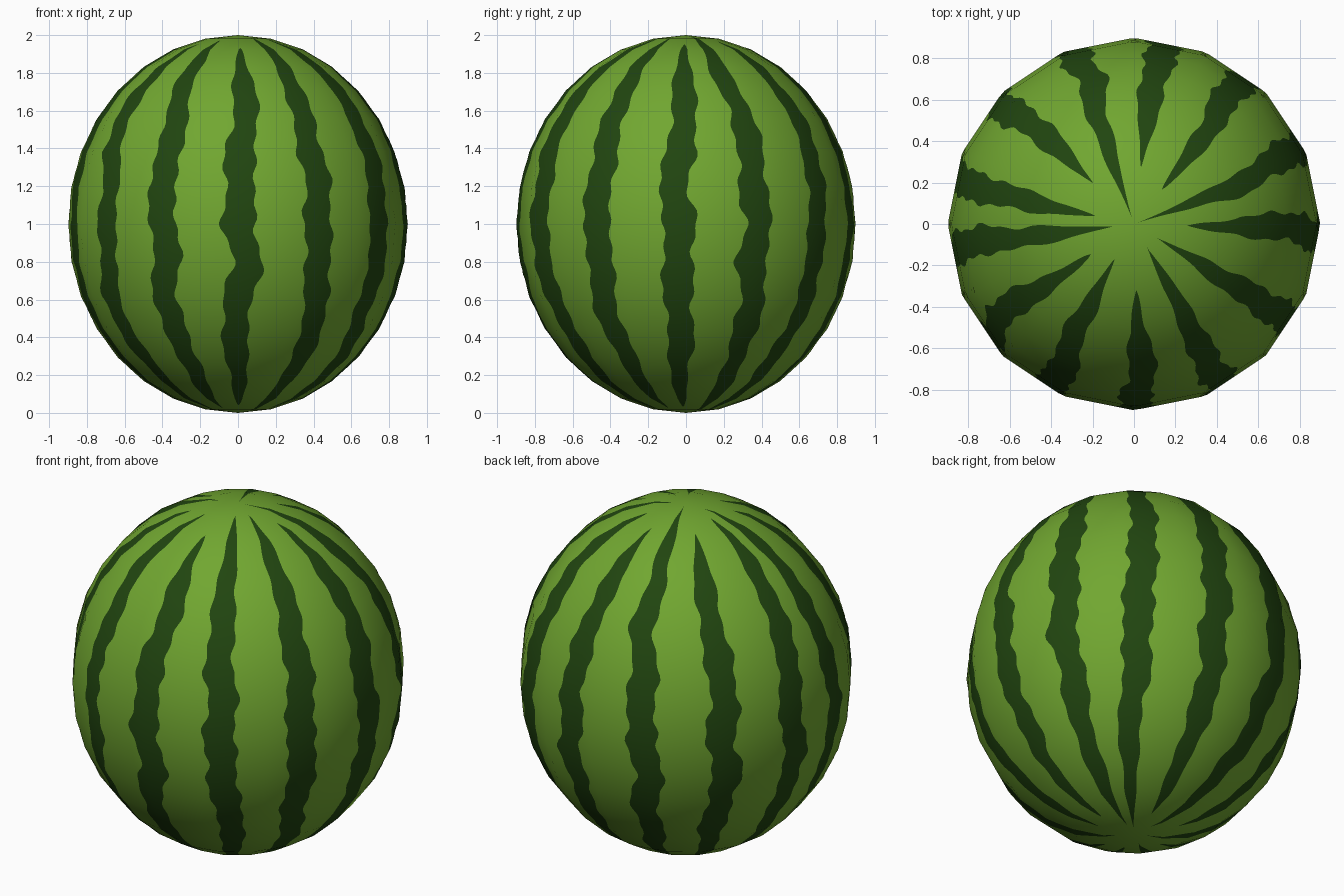
import bpy, bmesh, math, random
from mathutils import Vector

if "Cube" in bpy.data.objects:
    bpy.data.objects.remove(bpy.data.objects["Cube"])

random.seed(4)
SIDES, RINGS, SUB = 16, 16, 8          # low-poly body, finely divided for the stripes
R = 0.9
STEP = 2 * math.pi / SIDES
STRIPE_COLS, GAP_COLS = 4, 8

# Stripe centre bearing in degrees at z = 1.8, 1.6 ... 0.2
HEIGHTS = [1.8, 1.6, 1.4, 1.2, 1.0, 0.8, 0.6, 0.4, 0.2]
CENTRES = [
    [-88, -86, -89.5, -89, -90, -86.5, -90, -91.5, -89.5],
    [-61, -62, -62, -60.5, -61.6, -60.5, -59.6, -57, -59],
    [-31, -32, -31.5, -32, -33, -31, -33, -31, -29],
    [-1.7, -0.5, -2, -4.5, -2, -3, -3, -2, -4],
    [20, 24, 25, 24, 26, 23.4, 26, 25, 25],
    [51, 54, 53.5, 53, 52, 51, 51.5, 49, 47],
    [83, 82, 81, 80, 81, 79, 81, 80, 79],
    [109, 106, 109, 109, 109, 112, 109, 110, 108],
    [135, 136, 138, 139, 137, 140, 138, 136, 137],
    [168, 167, 167, 165, 165, 168, 166, 165, 166],
    [187, 186, 187, 188, 190, 189, 188, 190, 191],
    [215, 213, 215, 219, 218, 218, 214, 216, 219],
    [241, 243, 244, 242, 243.5, 244.4, 241.2, 244, 245],
]
# Distance from the axis where each stripe ends
TOP_TIP = [.33, .15, .15, .27, .03, .22, .29, .04, .29, .2, .12, .26, .2]
LOW_TIP = [.24, .12, .2, .22, .1, .06, .2, .12, .25, .08, .22, .15, .2]
PHASE = [[random.uniform(0, 6.28) for _ in range(4)] for _ in CENTRES]


def centre(k, z):
    c = CENTRES[k]
    t = min(max((1.8 - z) / 0.2, 0), 7.999)
    i = int(t)
    f = t - i
    f = f * f * (3 - 2 * f)
    return c[i] * (1 - f) + c[i + 1] * f


def half_width(k, r, z):
    tip = TOP_TIP[k] if z > 1 else LOW_TIP[k]
    return min(1, max(0, (r - tip) / 0.25)) ** 0.5


def stripe_edges(k, r, z):
    w = half_width(k, r, z)
    p = PHASE[k]
    out = []
    for s in (0, 1):
        ripple = math.sin(19 * z + p[s]) * 0.7 + math.sin(43 * z + p[s + 2]) * 0.6
        out.append(max(w * (5.3 + ripple), 0.1))
    c = centre(k, z)
    return c - out[0], c + out[1]


def on_body(r, z, deg):
    """Point on the flat-sided body at a bearing."""
    a = math.radians(deg)
    local = a % STEP - STEP / 2
    rr = r * math.cos(STEP / 2) / math.cos(local)
    return Vector((rr * math.cos(a), rr * math.sin(a), z))


# Body with rows following the sixteen rings and columns following stripe edges
ring = [(R * math.sin(math.pi * i / RINGS), 1 + math.cos(math.pi * i / RINGS))
        for i in range(RINGS + 1)]
bm = bmesh.new()
rows, n = [], len(CENTRES)
for q in range(1, RINGS * SUB):
    i, f = q // SUB, (q % SUB) / SUB
    r = ring[i][0] * (1 - f) + ring[i + 1][0] * f
    z = ring[i][1] * (1 - f) + ring[i + 1][1] * f
    edges = [stripe_edges(k, r, z) for k in range(n)]
    edges.append((edges[0][0] + 360, 0))
    degs = []
    for k in range(n):
        a, b = edges[k]
        c = edges[k + 1][0]
        degs += [a + (b - a) * t / STRIPE_COLS for t in range(STRIPE_COLS)]
        degs += [b + (c - b) * t / GAP_COLS for t in range(GAP_COLS)]
    on = [half_width(k, r, z) > 0 for k in range(n)]
    rows.append(([bm.verts.new(on_body(r, z, d)) for d in degs], on))

per = STRIPE_COLS + GAP_COLS
cols = per * n
for (upper, on_u), (lower, on_l) in zip(rows, rows[1:]):
    for j in range(cols):
        m = (j + 1) % cols
        face = bm.faces.new((upper[j], lower[j], lower[m], upper[m]))
        k = j // per
        face.material_index = int(j % per < STRIPE_COLS and (on_u[k] or on_l[k]))
top = bm.verts.new((0, 0, 2))
low = bm.verts.new((0, 0, 0))
first, last = rows[0][0], rows[-1][0]
for j in range(cols):
    m = (j + 1) % cols
    bm.faces.new((top, first[j], first[m]))
    bm.faces.new((low, last[m], last[j]))
for face in bm.faces:
    face.smooth = True

mesh = bpy.data.meshes.new("watermelon")
bm.to_mesh(mesh)
bm.free()
for name, col in (("light green rind", (0.165, 0.385, 0.030, 1)),
                  ("dark green stripe", (0.015, 0.060, 0.005, 1))):
    mat = bpy.data.materials.new(name)
    mat.diffuse_color = col
    mat.use_nodes = True
    mat.node_tree.nodes["Principled BSDF"].inputs["Base Color"].default_value = mat.diffuse_color
    mesh.materials.append(mat)

# Smooth shading across the flat sides
mesh.normals_split_custom_set_from_vertices(
    [Vector((v.co.x / R**2, v.co.y / R**2, v.co.z - 1)).normalized() for v in mesh.vertices])
obj = bpy.data.objects.new("watermelon", mesh)
bpy.context.collection.objects.link(obj)
